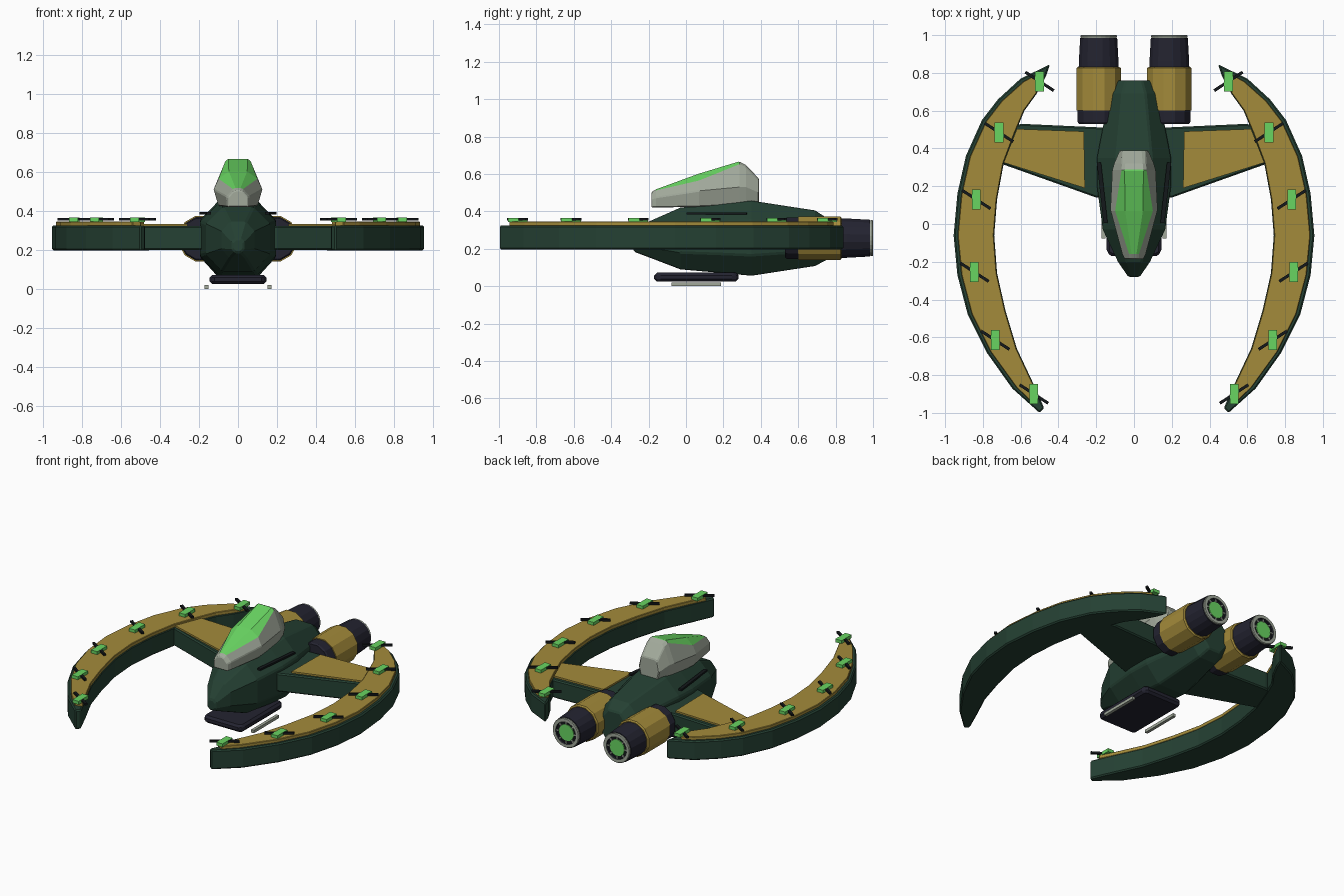
import bpy, bmesh, math
from mathutils import Vector

if "Cube" in bpy.data.objects:
    bpy.data.objects.remove(bpy.data.objects["Cube"])


def material(name, rgb):
    m = bpy.data.materials.new(name)
    m.diffuse_color = (*rgb, 1)
    m.use_nodes = True
    m.node_tree.nodes["Principled BSDF"].inputs["Base Color"].default_value = m.diffuse_color
    return m


GREEN = material("dark green", (0.018, 0.052, 0.033))
GOLD = material("gold", (0.37, 0.26, 0.043))
NAVY = material("dark navy", (0.017, 0.017, 0.030))
BLACK = material("black", (0.007, 0.009, 0.011))
GREY = material("pale grey", (0.36, 0.40, 0.33))
GLASS = material("bright green", (0.14, 0.66, 0.12))


def finish(bm, name, mats, mirror=False, bevel=0.0):
    bmesh.ops.recalc_face_normals(bm, faces=bm.faces)
    me = bpy.data.meshes.new(name)
    bm.to_mesh(me)
    bm.free()
    for m in mats:
        me.materials.append(m)
    ob = bpy.data.objects.new(name, me)
    bpy.context.collection.objects.link(ob)
    if mirror:
        ob.modifiers.new("mirror", "MIRROR")
    if bevel:
        b = ob.modifiers.new("bevel", "BEVEL")
        b.width, b.segments = bevel, 1
        b.limit_method, b.angle_limit = "ANGLE", math.radians(40)
    return ob


def loft(name, rings, mats, rule=None, **kw):
    """Skin closed rings of equal length; rule(segment, side) picks a material."""
    bm = bmesh.new()
    vs = [[bm.verts.new(p) for p in r] for r in rings]
    n = len(rings[0])
    for s in range(len(rings) - 1):
        for i in range(n):
            j = (i + 1) % n
            f = bm.faces.new((vs[s][i], vs[s][j], vs[s + 1][j], vs[s + 1][i]))
            f.material_index = rule(s, i) if rule else 0
    bm.faces.new(vs[0])
    bm.faces.new(vs[-1])
    return finish(bm, name, mats, **kw)


def slab(name, outline, z0, z1, mat, **kw):
    rings = [[(x, y, z) for x, y in outline] for z in (z0, z1)]
    return loft(name, rings, [mat], **kw)


def bar(name, centre, size, mat, angle=0.0, **kw):
    c, s = math.cos(angle), math.sin(angle)
    hx, hy = size[0] / 2, size[1] / 2
    pts = [(centre[0] + x * c - y * s, centre[1] + x * s + y * c)
           for x, y in ((-hx, -hy), (hx, -hy), (hx, hy), (-hx, hy))]
    z, h = centre[2], size[2] / 2
    return slab(name, pts, z - h, z + h, mat, **kw)


# Hull: octagonal sections from nose to tail (y, half width, bottom, top)
hull = [(-0.28, 0.03, 0.185, 0.255), (-0.2, 0.085, 0.155, 0.345),
        (-0.03, 0.165, 0.09, 0.42), (0.2, 0.196, 0.07, 0.443),
        (0.35, 0.196, 0.056, 0.457), (0.69, 0.13, 0.108, 0.405),
        (0.76, 0.09, 0.145, 0.36)]
rings = []
for y, w, b, t in hull:
    h = t - b
    half = [(w * 0.5, b), (w, b + 0.27 * h), (w, t - 0.26 * h), (w * 0.48, t)]
    rings.append([(x, y, z) for x, z in half] + [(-x, y, z) for x, z in half[::-1]])
loft("hull", rings, [GREEN], bevel=0.008)

# Canopy: y, then (half width, z) from the sill up to the roof
canopy = [(-0.185, (0.05, 0.42), (0.05, 0.47), (0.025, 0.498), (0.012, 0.503)),
          (-0.16, (0.058, 0.42), (0.062, 0.475), (0.026, 0.512), (0.013, 0.518)),
          (0.07, (0.10, 0.425), (0.125, 0.51), (0.10, 0.565), (0.047, 0.602)),
          (0.285, (0.09, 0.435), (0.115, 0.53), (0.066, 0.652), (0.05, 0.667)),
          (0.32, (0.085, 0.435), (0.105, 0.53), (0.064, 0.638), (0.046, 0.648)),
          (0.39, (0.06, 0.44), (0.075, 0.50), (0.062, 0.565), (0.04, 0.575))]
rings = []
for y, *half in canopy:
    rings.append([(x, y, z) for x, z in half] + [(-x, y, z) for x, z in half[::-1]])
loft("canopy", rings, [GREY, GLASS],
     rule=lambda s, i: int(s in (1, 2) and i in (2, 3, 4)), bevel=0.005)

# Crescent wings: matching outer and inner edge points, rear tip to front tip
outer = [(.445, .845), (.60, .77), (.72, .66), (.805, .55), (.89, .36), (.935, .16),
         (.955, -.06), (.935, -.27), (.88, -.48), (.78, -.68), (.645, -.87), (.50, -1)]
inner = [(.465, .785), (.515, .69), (.58, .60), (.63, .48), (.69, .32), (.725, .13),
         (.74, -.06), (.725, -.26), (.68, -.46), (.62, -.66), (.54, -.83), (.475, -.975)]


def crescent(name, pairs, z0, z1, mat, bevel):
    rings = [[(*o, z0), (*o, z1), (*i, z1), (*i, z0)] for o, i in pairs]
    loft(name, rings, [mat], mirror=True, bevel=bevel)


crescent("crescent_wing", list(zip(outer, inner)), 0.197, 0.325, GREEN, 0.008)

plate = []
for o, i in zip(outer, inner):
    o, i = Vector(o), Vector(i)
    d = (i - o).normalized()
    plate.append((o + d * 0.022, i - d * 0.003))
# Pull the plate ends back from the wing tips
plate[0] = tuple(a.lerp(b, 0.75) for a, b in zip(plate[1], (Vector((.50, .80)), Vector((.47, .78)))))
plate[-1] = tuple(p.lerp(q, 0.8) for p, q in zip(plate[-2], (Vector((.52, -.965)), Vector((.485, -.945)))))
crescent("crescent_plate", plate, 0.32, 0.345, GOLD, 0.003)

# Struts joining the hull to the crescents
slab("strut", [(.15, .14), (.20, .14), (.72, .325), (.66, .52), (.59, .53), (.15, .51)],
     0.2, 0.322, GREEN, mirror=True, bevel=0.008)
slab("strut_plate", [(.26, .19), (.69, .325), (.62, .503), (.265, .49)],
     0.318, 0.333, GOLD, mirror=True)

# Wing clips: a bright block across a slanted rod
for n, (x, y) in enumerate([(.50, .755), (.715, .485), (.835, .13),
                            (.845, -.255), (.735, -.615), (.53, -.90)]):
    bar(f"clip_{n}", (x, y, 0.354), (0.046, 0.105, 0.022), GLASS, mirror=True)
    bar(f"clip_rod_{n}", (x, y, 0.358), (0.18, 0.016, 0.013), BLACK,
        math.radians(33), mirror=True)

# Engines: stacked rings along y
EX, EZ = 0.187, 0.257


def turned(name, profile, mats, sides=12, rule=None, **kw):
    rings = [[(EX + r * math.cos(a), y, EZ + r * math.sin(a))
              for a in (math.tau * (k + 0.5) / sides for k in range(sides))]
             for y, r in profile]
    loft(name, rings, mats, rule=rule, mirror=True, **kw)


turned("engine_intake", [(0.53, 0.108), (0.54, 0.115), (0.61, 0.115)], [NAVY])
turned("engine_body", [(0.60, 0.121), (0.825, 0.121), (0.832, 0.113)], [GOLD])
turned("engine_nozzle", [(0.82, 0.108), (0.86, 0.107), (0.985, 0.1), (0.985, 0.06)],
       [NAVY], sides=16)
turned("nozzle_rim", [(0.98, 0.093), (0.995, 0.098), (1.0, 0.094), (1.0, 0.074),
                      (0.986, 0.072)], [GREY, NAVY], sides=24,
       rule=lambda s, i: int(s == 3))
turned("nozzle_core", [(0.98, 0.073), (0.989, 0.073)], [BLACK], sides=24)
turned("nozzle_glow", [(0.985, 0.056), (0.993, 0.054)], [GLASS], sides=16)
for k in range(8):
    a = math.tau * k / 8
    bm = bmesh.new()
    bmesh.ops.create_cube(bm, size=1)
    for v in bm.verts:
        x, z = 0.064 + v.co.x * 0.02, v.co.z * 0.008
        v.co = (EX + x * math.cos(a) - z * math.sin(a), 0.99 + v.co.y * 0.01,
                EZ + x * math.sin(a) + z * math.cos(a))
    finish(bm, f"nozzle_vane_{k}", [GREY], mirror=True)

# Dark vents along the hull shoulders
dx, dy = 0.035, 0.32
bar("shoulder_vent", (0.168, 0.165, 0.388), (0.022, math.hypot(dx, dy), 0.012), BLACK,
    -math.atan2(dx, dy), mirror=True)

# Belly skid and side rails
slab("belly_skid", [(-.145, -.15), (-.12, -.17), (.12, -.17), (.145, -.15),
                    (.145, .26), (.12, .28), (-.12, .28), (-.145, .26)],
     0.024, 0.072, NAVY, bevel=0.014)
bar("skid_rail", (0.161, 0.055, 0.0095), (0.02, 0.265, 0.019), GREY, mirror=True)
